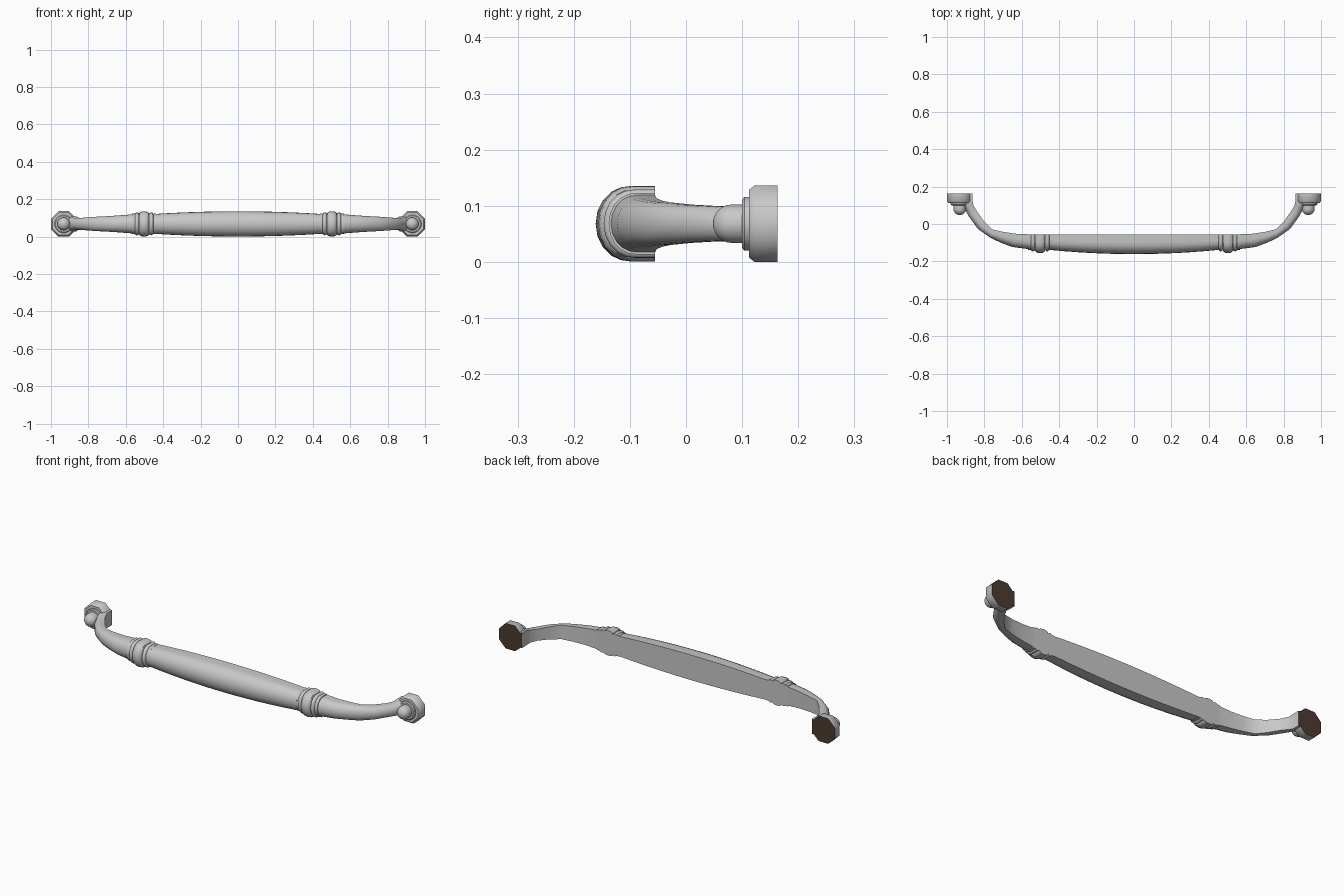
import bpy, bmesh, math

if "Cube" in bpy.data.objects:
    bpy.data.objects.remove(bpy.data.objects["Cube"])

ZC = 0.068  # centre height of the handle


def material(name, rgb):
    m = bpy.data.materials.new(name)
    m.diffuse_color = (*rgb, 1)
    m.use_nodes = True
    m.node_tree.nodes["Principled BSDF"].inputs["Base Color"].default_value = m.diffuse_color
    return m


metal = material("satin grey metal", (0.58, 0.58, 0.58))
brown = material("dark brown backing", (0.075, 0.042, 0.031))

# D-shaped half section: (fraction of depth from flat back, fraction of half height)
HALF = [(0, 1), (0.4, 1), (0.58, 0.96), (0.74, 0.84), (0.88, 0.62), (0.97, 0.33)]
SECTION = HALF + [(1.0, 0.0)] + [(t, -w) for t, w in reversed(HALF)]


def finish(name, bm, mirror=False, brown_back=False, angle=35):
    bmesh.ops.recalc_face_normals(bm, faces=bm.faces[:])
    bm.normal_update()
    if brown_back:
        for f in bm.faces:
            if f.normal.y > 0.95 and f.calc_center_median().y > 0.155:
                f.material_index = 1
    me = bpy.data.meshes.new(name)
    bm.to_mesh(me)
    bm.free()
    me.materials.append(metal)
    me.materials.append(brown)
    ob = bpy.data.objects.new(name, me)
    bpy.context.collection.objects.link(ob)
    bpy.ops.object.select_all(action='DESELECT')
    bpy.context.view_layer.objects.active = ob
    ob.select_set(True)
    bpy.ops.object.shade_smooth_by_angle(angle=math.radians(angle))
    if mirror:
        ob.modifiers.new("mirror", 'MIRROR').use_mirror_merge = False
    return ob


def skin(bm, rings):
    for a, b in zip(rings, rings[1:]):
        for i in range(len(a)):
            j = (i + 1) % len(a)
            bm.faces.new((a[i], a[j], b[j], b[i]))
    bm.faces.new(rings[0])
    bm.faces.new(rings[-1])


def loft(name, stations, **kw):
    """stations: back x, back y, front x, front y, half height"""
    bm = bmesh.new()
    skin(bm, [[bm.verts.new((bx + t * (fx - bx), by + t * (fy - by), ZC + w * h))
               for t, w in SECTION] for bx, by, fx, fy, h in stations])
    return finish(name, bm, **kw)


def lathe(name, profile, sides, **kw):
    """profile: y, radius; turned about the y axis of the mounting foot"""
    bm = bmesh.new()
    k = 1 / math.cos(math.pi / sides)
    skin(bm, [[bm.verts.new((0.932 + r * k * math.cos((i + 0.5) * math.tau / sides), y,
                             ZC + r * k * math.sin((i + 0.5) * math.tau / sides)))
               for i in range(sides)] for y, r in profile])
    return finish(name, bm, mirror=True, **kw)


BACK = -0.055

# Swelling central grip
grip = []
for i in range(13):
    x = -0.445 + 0.89 * i / 12
    s = (x / 0.445) ** 2
    grip.append((x, BACK, x, -0.161 + 0.022 * s, 0.0675 - 0.0145 * s))
loft("grip", grip)

# Turned collar of beads between grip and arm
collar = [(0.438, 0.055), (0.453, 0.055)]
for x0, x1, low, high in ((0.453, 0.475, 0.053, 0.061),
                          (0.475, 0.529, 0.056, 0.0675),
                          (0.529, 0.551, 0.053, 0.061)):
    for i in range(7):
        a = math.pi * i / 6
        collar.append(((x0 + x1) / 2 - (x1 - x0) / 2 * math.cos(a),
                       low + (high - low) * math.sin(a)))
collar += [(0.551, 0.055), (0.568, 0.055)]
loft("bead_collar", [(x, BACK, x, -0.0565 - 1.48 * h, h) for x, h in collar], mirror=True)

# Curved arm sweeping back to the foot
loft("arm", [
    (0.565, -0.055, 0.565, -0.134, 0.051),
    (0.635, -0.052, 0.650, -0.123, 0.045),
    (0.700, -0.042, 0.712, -0.100, 0.041),
    (0.760, -0.028, 0.767, -0.074, 0.038),
    (0.800, 0.012, 0.834, -0.027, 0.034),
    (0.838, 0.065, 0.885, 0.043, 0.031),
    (0.858, 0.098, 0.910, 0.095, 0.034),
    (0.863, 0.122, 0.930, 0.118, 0.040),
    (0.863, 0.1625, 0.930, 0.1625, 0.040),
], mirror=True, brown_back=True)

# Eight-sided mounting foot with brown back
lathe("foot", [(0.112, 0.060), (0.122, 0.068), (0.163, 0.068)], 8, brown_back=True, angle=50)

# Raised step and rounded knob on the foot
lathe("foot_step", [(0.100, 0.043), (0.104, 0.048), (0.120, 0.048)], 24)
knob = [(0.080 - 0.032 * math.cos(a), 0.034 * math.sin(a))
        for a in [math.pi / 2 * i / 6 for i in range(1, 7)]]
lathe("foot_knob", [(0.0482, 0.003)] + knob + [(0.105, 0.034)], 24)
